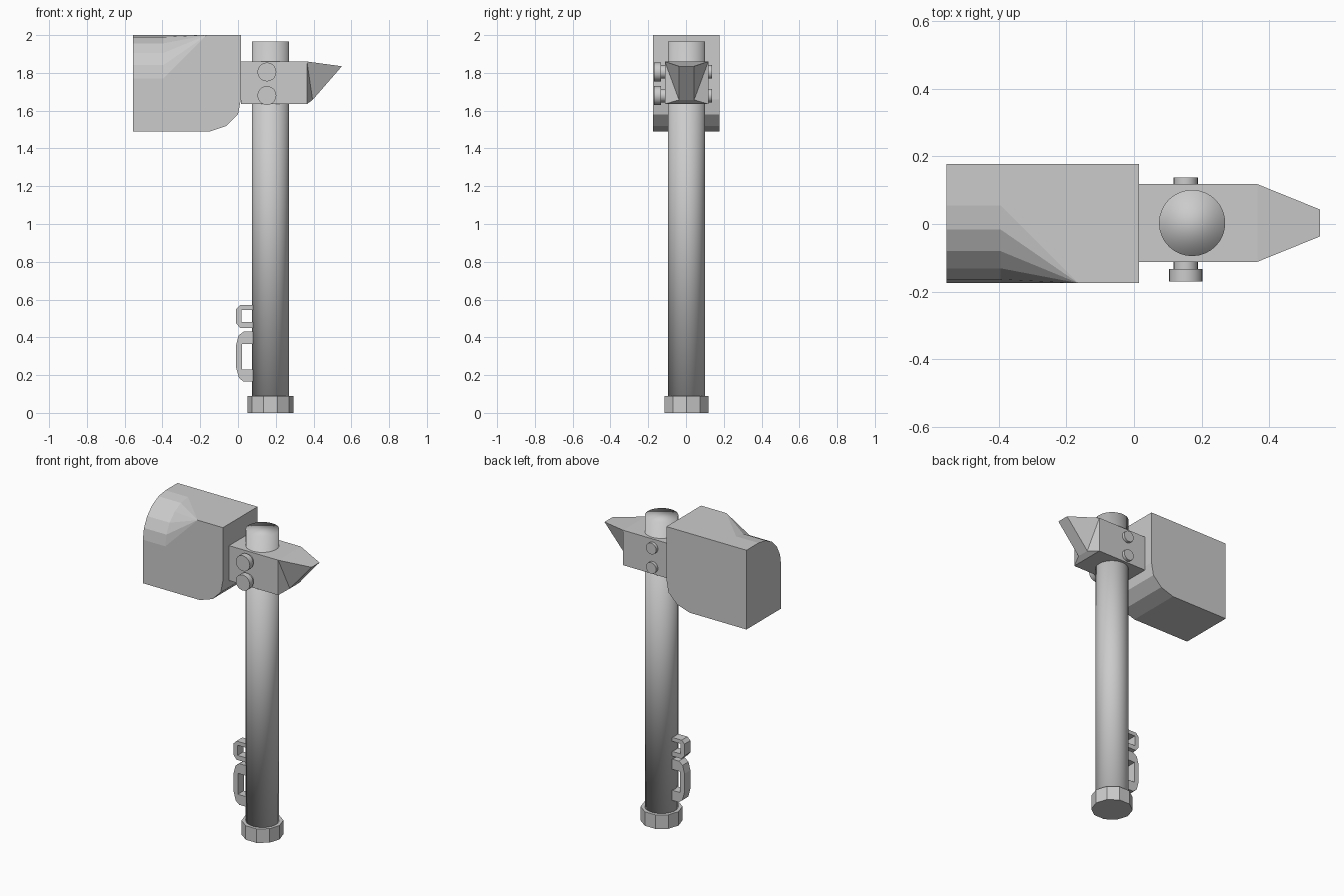
import bpy, bmesh, math
from mathutils import Vector

if "Cube" in bpy.data.objects:
    bpy.data.objects.remove(bpy.data.objects["Cube"])

HX, HY = 0.172, 0.003  # handle axis


def make_object(name, verts, faces):
    mesh = bpy.data.meshes.new(name)
    mesh.from_pydata(verts, [], faces)
    bm = bmesh.new()
    bm.from_mesh(mesh)
    bmesh.ops.recalc_face_normals(bm, faces=bm.faces)
    bm.to_mesh(mesh)
    bm.free()
    obj = bpy.data.objects.new(name, mesh)
    bpy.context.collection.objects.link(obj)
    return obj


def extrude_y(name, profile, y0, y1):
    n = len(profile)
    verts = [(x, y, z) for y in (y0, y1) for x, z in profile]
    faces = [list(range(n)), list(range(n, 2 * n))]
    faces += [[i, (i + 1) % n, n + (i + 1) % n, n + i] for i in range(n)]
    return make_object(name, verts, faces)


def cylinder(name, start, end, radius, sides):
    a, b = Vector(start), Vector(end)
    bpy.ops.mesh.primitive_cylinder_add(
        vertices=sides, radius=radius, depth=(b - a).length, location=(a + b) / 2,
        rotation=(b - a).to_track_quat('Z', 'Y').to_euler())
    obj = bpy.context.object
    obj.name = name
    return obj


# Handle (soft shading runs over the ends) and ten-sided end cap
cylinder("handle", (HX, HY, 0.03), (HX, HY, 1.965), 0.098, 32)
bpy.ops.object.shade_smooth()
pommel = cylinder("end_cap", (HX, HY, 0), (HX, HY, 0.09), 0.122, 10)
pommel.rotation_euler.z += math.pi / 2

# Head block: one rounded lower corner, one tapering rounded top edge
yf, yb = -0.175, 0.178
lower = [(-0.555, 1.49), (-0.15, 1.49), (-0.06, 1.52), (0.0, 1.58), (0.015, 1.66), (0.015, 2.0)]
verts, faces = [], []


def add(x, y, z):
    verts.append((x, y, z))
    return len(verts) - 1


front = [add(x, yf, z) for x, z in lower]
back = [add(x, yb, z) for x, z in lower]
back_top = add(-0.555, yb, 2.0)
apex = add(-0.165, yf, 2.0)
R = 0.23
arcs = []
for x in (-0.555, -0.395):
    arcs.append([add(x, yf + R - R * math.sin(a), 2.0 - R + R * math.cos(a))
                 for a in [math.radians(18 * i) for i in range(6)]])
end, mid = arcs
faces.append(front + [apex, mid[5], end[5]])
faces.append(back + [back_top])
faces.append([front[5], back[5], back_top, end[0], mid[0], apex])
faces.append([front[0], back[0], back_top] + end)
for i in range(5):
    faces.append([front[i], front[i + 1], back[i + 1], back[i]])
    faces.append([end[i], end[i + 1], mid[i + 1], mid[i]])
    faces.append([mid[i], mid[i + 1], apex])
make_object("head_block", verts, faces)

# Collar around the handle, drawn out to a chisel-edged spike
cy = 0.003
sections = [(0.015, 1.86, 0.015, 1.635, 0.115), (0.365, 1.86, 0.365, 1.635, 0.115),
            (0.55, 1.835, 0.395, 1.657, 0.04)]
verts = []
for xt, zt, xb, zb, w in sections:
    verts += [(xt, cy - w, zt), (xt, cy + w, zt), (xb, cy + w, zb), (xb, cy - w, zb)]
faces = [[0, 1, 2, 3], [8, 9, 10, 11]]
faces += [[i, (i + 1) % 4, 4 + (i + 1) % 4, 4 + i] for i in range(4)]
faces += [[4, 5, 9, 8], [7, 6, 10, 11], [4, 8, 11], [4, 11, 7], [5, 9, 10], [5, 10, 6]]
make_object("collar_spike", verts, faces)

# Two through bolts with round heads at the front
for label, z in (("upper", 1.805), ("lower", 1.68)):
    for part, y0, y1, r in (("bolt_shaft", -0.14, 0.137, 0.036), ("bolt_head", -0.17, -0.133, 0.05)):
        cylinder(f"{label}_{part}", (0.153, y0, z), (0.153, y1, z), r, 20)
        bpy.ops.object.shade_smooth_by_angle()

# Two open loops on the side of the handle
extrude_y("upper_loop", [(0.09, 0.57), (0.01, 0.57), (-0.01, 0.55), (-0.01, 0.475), (0.01, 0.45),
                         (0.09, 0.45), (0.09, 0.48), (0.018, 0.48), (0.018, 0.545), (0.09, 0.545)],
          -0.03, 0.03)
extrude_y("lower_loop", [(0.09, 0.43), (0.03, 0.43), (0.003, 0.41), (-0.01, 0.36), (-0.01, 0.24),
                         (0.005, 0.185), (0.03, 0.165), (0.09, 0.165), (0.09, 0.23), (0.02, 0.23),
                         (0.02, 0.365), (0.09, 0.365)], -0.03, 0.03)
